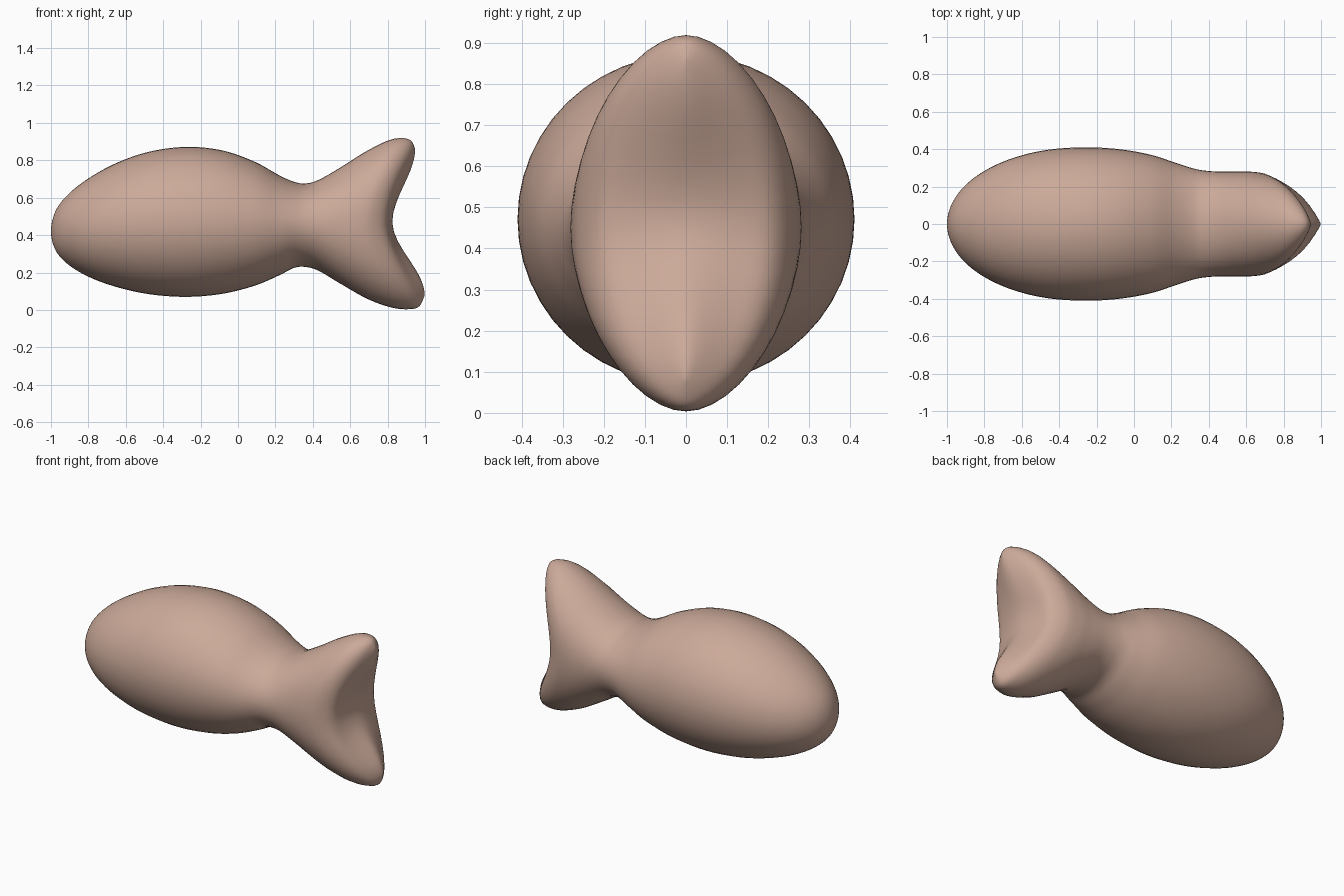
import bpy, bmesh, math

cube = bpy.data.objects.get("Cube")
if cube:
    bpy.data.objects.remove(cube, do_unlink=True)

SIDES = 48      # points around each section
STEPS = 6       # rows between key sections

# Key sections from nose to tail:
# top x, top z, middle x, bottom x, bottom z, half width
KEYS = [
    (-1.000, 0.42, -1.000, -1.000, 0.42, 0.0),
    (-0.975, 0.53, -0.975, -0.975, 0.318, 0.106),
    (-0.904, 0.622, -0.904, -0.904, 0.24, 0.205),
    (-0.789, 0.71, -0.789, -0.789, 0.173, 0.290),
    (-0.640, 0.79, -0.640, -0.640, 0.12, 0.355),
    (-0.466, 0.848, -0.466, -0.466, 0.083, 0.396),
    (-0.270, 0.872, -0.270, -0.270, 0.07, 0.410),
    (-0.080, 0.852, -0.080, -0.080, 0.087, 0.400),
    (0.090, 0.792, 0.090, 0.090, 0.13, 0.370),
    (0.220, 0.720, 0.220, 0.220, 0.185, 0.328),
    (0.300, 0.685, 0.300, 0.300, 0.225, 0.302),
    (0.360, 0.676, 0.360, 0.360, 0.230, 0.288),
    (0.430, 0.695, 0.430, 0.430, 0.210, 0.281),
    (0.540, 0.757, 0.520, 0.540, 0.145, 0.280),
    (0.680, 0.845, 0.620, 0.690, 0.060, 0.280),
    (0.800, 0.905, 0.710, 0.820, 0.013, 0.265),
    (0.875, 0.919, 0.785, 0.915, 0.004, 0.215),
    (0.925, 0.905, 0.812, 0.970, 0.020, 0.130),
    (0.947, 0.860, 0.825, 0.998, 0.080, 0.0),
]


def spline(p0, p1, p2, p3, t):
    """Smooth curve through p1 and p2."""
    return [0.5 * (2 * b + (c - a) * t + (2 * a - 5 * b + 4 * c - d) * t * t
                   + (3 * b - a - 3 * c + d) * t ** 3)
            for a, b, c, d in zip(p0, p1, p2, p3)]


def section(key):
    """Elliptical ring whose upper and lower parts sweep back into the tail lobes."""
    top_x, top_z, mid_x, bot_x, bot_z, width = key
    mid_z, half = (top_z + bot_z) / 2, (top_z - bot_z) / 2
    ring = []
    for i in range(SIDES):
        a = math.tau * i / SIDES
        u = min(1.0, abs(math.sin(a)))
        sweep = u * u * (3 - 2 * u)
        end_x = top_x if math.sin(a) > 0 else bot_x
        ring.append((mid_x + (end_x - mid_x) * sweep,
                     width * math.cos(a), mid_z + half * math.sin(a)))
    return ring


# Mirrored end sections round off the nose and the trailing edge
n = KEYS[1]
nose_mirror = (n[0], n[4], n[2], n[3], n[1], -n[5])
tail_mirror = KEYS[-2][:5] + (-KEYS[-2][5],)
padded = [nose_mirror] + KEYS + [tail_mirror]

rows = []
for k in range(1, len(padded) - 2):
    for s in range(STEPS):
        rows.append(spline(*padded[k - 1:k + 3], s / STEPS))
rows.append(KEYS[-1])

# Skin the sections into one closed body with a forked tail
bm = bmesh.new()
rings = [[bm.verts.new(p) for p in section(r)] for r in rows]
for a, b in zip(rings, rings[1:]):
    for i in range(SIDES):
        j = (i + 1) % SIDES
        bm.faces.new((a[i], a[j], b[j], b[i]))
bmesh.ops.remove_doubles(bm, verts=rings[0] + rings[-1], dist=0.0001)
bmesh.ops.recalc_face_normals(bm, faces=bm.faces)
for f in bm.faces:
    f.smooth = True

mesh = bpy.data.meshes.new("fish_body")
bm.to_mesh(mesh)
bm.free()
fish = bpy.data.objects.new("fish_body", mesh)
bpy.context.collection.objects.link(fish)

# Single clay colour
clay = bpy.data.materials.new("dusty_pink_clay")
clay.use_nodes = True
colour = (0.60, 0.40, 0.32, 1.0)
clay.diffuse_color = colour
clay.node_tree.nodes["Principled BSDF"].inputs["Base Color"].default_value = colour
mesh.materials.append(clay)
